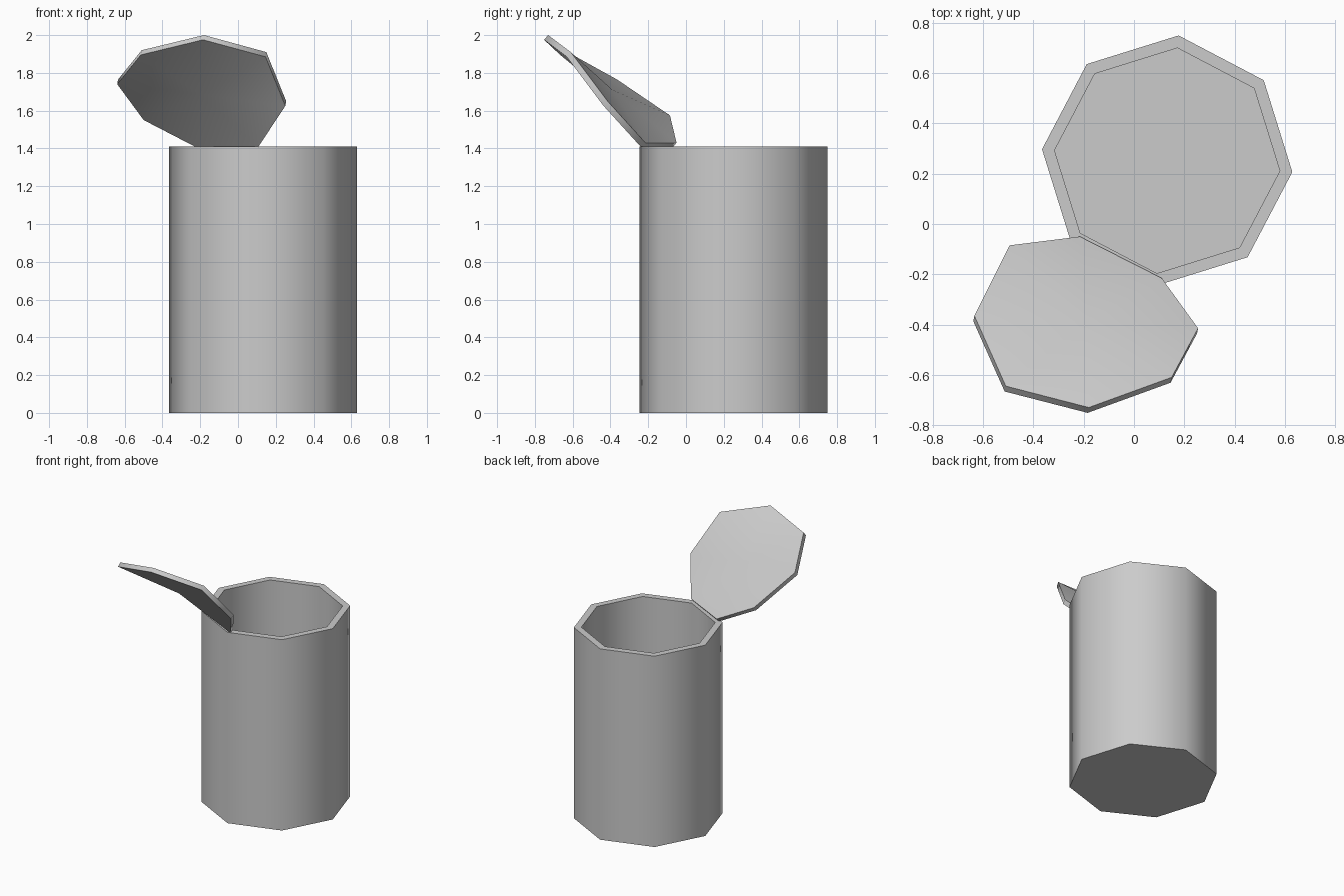
import bpy, bmesh
from math import cos, sin, radians
from mathutils import Vector

SIDES = 8
CENTRE = Vector((0.132, 0.252, 0))
TURN = radians(-5.2)

if "Cube" in bpy.data.objects:
    bpy.data.objects.remove(bpy.data.objects["Cube"])

grey = bpy.data.materials.new("plain_grey")
grey.use_nodes = True
colour = (0.6, 0.6, 0.6, 1)
grey.diffuse_color = colour
grey.node_tree.nodes["Principled BSDF"].inputs["Base Color"].default_value = colour


def finish(name, bm):
    """Turn a bmesh into a smooth shaded object with sharp rims."""
    bmesh.ops.recalc_face_normals(bm, faces=bm.faces)
    mesh = bpy.data.meshes.new(name)
    bm.to_mesh(mesh)
    bm.free()
    mesh.materials.append(grey)
    obj = bpy.data.objects.new(name, mesh)
    bpy.context.collection.objects.link(obj)
    return obj


def smooth(obj):
    bpy.ops.object.select_all(action="DESELECT")
    obj.select_set(True)
    bpy.context.view_layer.objects.active = obj
    bpy.ops.object.shade_smooth_by_angle(angle=radians(60))


# Eight-sided can: outer wall, rim, inner wall and floor
bm = bmesh.new()
rings = []
for radius, z in [(0.5, 0), (0.5, 1.41), (0.45, 1.41), (0.45, 0.05)]:
    angles = [TURN + radians(360 * i / SIDES) for i in range(SIDES)]
    rings.append([bm.verts.new(CENTRE + Vector((radius * cos(a), radius * sin(a), z)))
                  for a in angles])
for low, high in zip(rings, rings[1:]):
    for i in range(SIDES):
        j = (i + 1) % SIDES
        bm.faces.new((low[i], low[j], high[j], high[i]))
bm.faces.new(rings[0])
bm.faces.new(rings[-1])
smooth(finish("can_body", bm))

# Bent open lid: a warped octagon whose first edge rests on the rim
lid_rim = [
    (-0.215, -0.05, 1.43), (0.11, -0.215, 1.43), (0.255, -0.415, 1.65),
    (0.15, -0.61, 1.91), (-0.18, -0.73, 2.0), (-0.51, -0.645, 1.92),
    (-0.635, -0.365, 1.765), (-0.495, -0.085, 1.575),
]
bm = bmesh.new()
corners = [bm.verts.new(p) for p in lid_rim]
middle = bm.verts.new(sum((c.co for c in corners), Vector()) / SIDES)
for i in range(SIDES):
    bm.faces.new((corners[i - 1], middle, corners[i]))
bmesh.ops.recalc_face_normals(bm, faces=bm.faces)
bm.normal_update()
upward = sum((f.normal for f in bm.faces), Vector()).normalized()
if upward.z < 0:
    upward = -upward

# Thickness hangs below the upper face
result = bmesh.ops.extrude_face_region(bm, geom=bm.faces[:], use_keep_orig=True)
lower = [g for g in result["geom"] if isinstance(g, bmesh.types.BMVert)]
bmesh.ops.translate(bm, verts=lower, vec=upward * -0.033)
smooth(finish("lid", bm))
